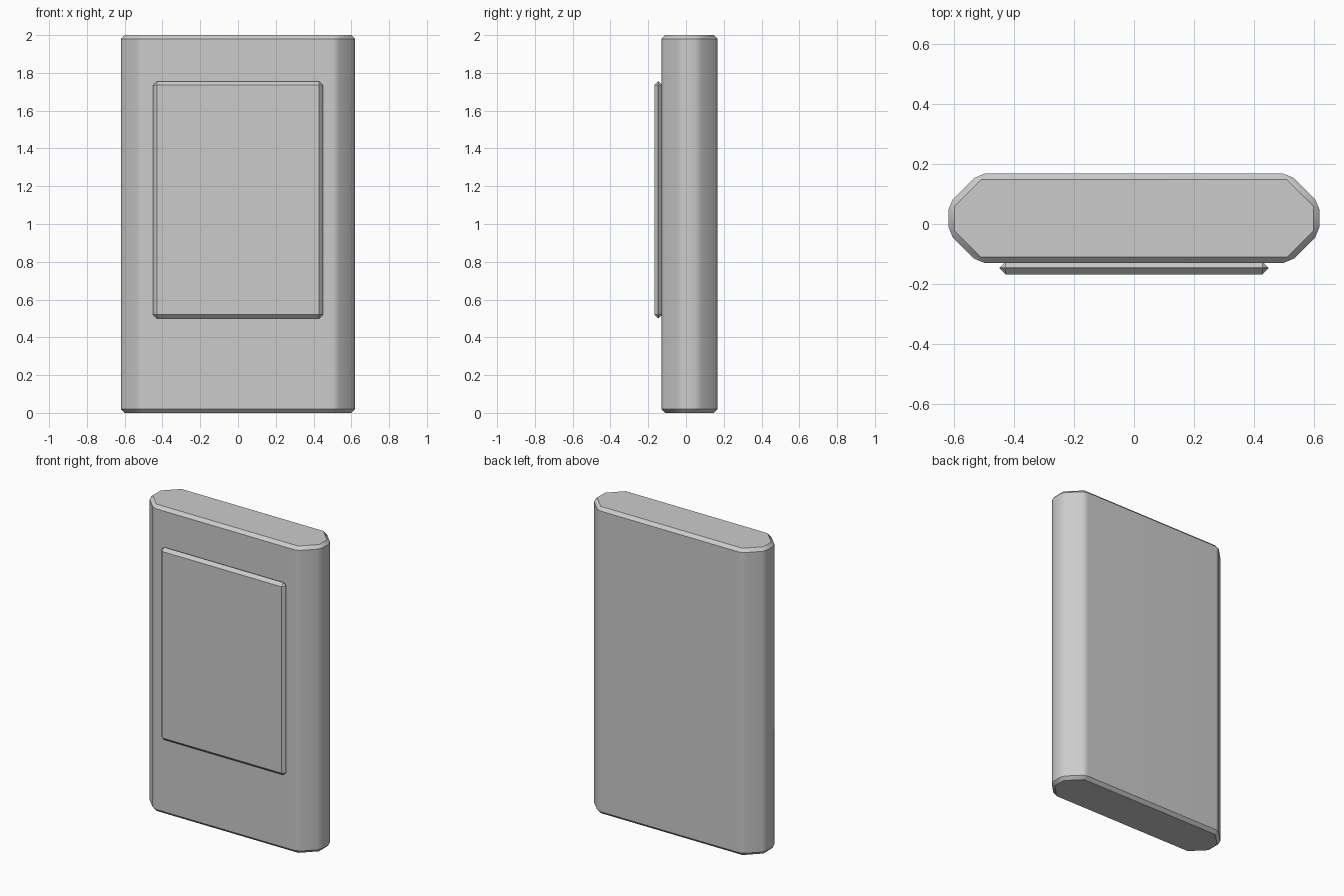
import bpy, bmesh, math

default_cube = bpy.data.objects.get("Cube")
if default_cube:
    bpy.data.objects.remove(default_cube, do_unlink=True)

GREY = (0.6, 0.6, 0.6, 1)
material = bpy.data.materials.new("light grey")
material.use_nodes = True
material.diffuse_color = GREY
material.node_tree.nodes["Principled BSDF"].inputs["Base Color"].default_value = GREY


def prism(name, outline, offset, bevel):
    """Extrude a closed outline along an offset and soften all its edges."""
    bm = bmesh.new()
    face = bm.faces.new([bm.verts.new(p) for p in outline])
    ext = bmesh.ops.extrude_face_region(bm, geom=[face])
    moved = [g for g in ext["geom"] if isinstance(g, bmesh.types.BMVert)]
    bmesh.ops.translate(bm, verts=moved, vec=offset)
    bmesh.ops.recalc_face_normals(bm, faces=bm.faces)
    mesh = bpy.data.meshes.new(name)
    bm.to_mesh(mesh)
    bm.free()
    mesh.materials.append(material)
    obj = bpy.data.objects.new(name, mesh)
    bpy.context.collection.objects.link(obj)

    mod = obj.modifiers.new("edge_bevel", 'BEVEL')
    mod.width = bevel
    mod.segments = 1
    mod.limit_method = 'ANGLE'
    mod.angle_limit = math.radians(30)
    bpy.ops.object.select_all(action='DESELECT')
    obj.select_set(True)
    bpy.context.view_layer.objects.active = obj
    bpy.ops.object.modifier_apply(modifier=mod.name)
    bpy.ops.object.shade_smooth_by_angle(angle=math.radians(30))
    # Keep the broad faces flat so only the bevels blend
    weighted = obj.modifiers.new("flat_faces", 'WEIGHTED_NORMAL')
    weighted.keep_sharp = True
    return obj


# Body: upright slab with chamfered corners
half_w, front, back, chamfer = 0.62, -0.13, 0.168, 0.1
side = [(half_w - chamfer, front), (half_w, front + chamfer),
        (half_w, back - chamfer), (half_w - chamfer, back)]
outline = [(x, y, 0) for x, y in side] + [(-x, y, 0) for x, y in reversed(side)]
prism("body", outline, (0, 0, 2), 0.02)

# Front panel: thin bevelled plate, slightly sunk into the body
panel_w, low, high = 0.45, 0.5, 1.755
corners = [(-panel_w, low), (panel_w, low), (panel_w, high), (-panel_w, high)]
prism("front_panel", [(x, -0.168, z) for x, z in corners], (0, 0.042, 0), 0.02)
